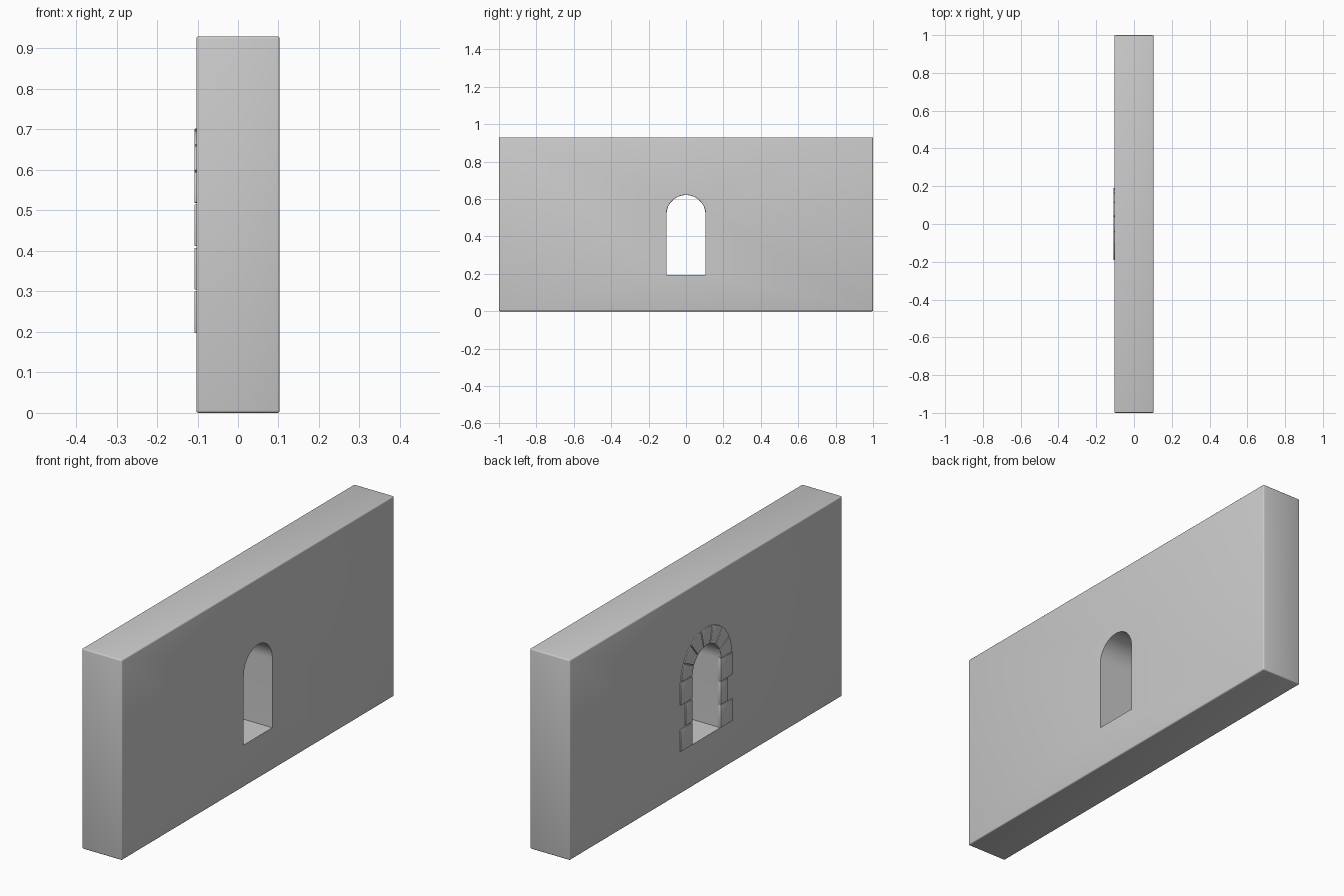
import bpy, bmesh, math

if "Cube" in bpy.data.objects:
    bpy.data.objects.remove(bpy.data.objects["Cube"])

SILL, SPRING, R_IN, R_OUT = 0.195, 0.517, 0.105, 0.185
FACE = -0.108  # outer face of the stone trim


def prism(name, profile, x0, x1, bevel=0.0, segments=2):
    """Extrude a (y, z) outline along x, optionally rounding all edges."""
    bm = bmesh.new()
    base = [bm.verts.new((x0, y, z)) for y, z in profile]
    face = bm.faces.new(base)
    ext = bmesh.ops.extrude_face_region(bm, geom=[face])
    for v in ext["geom"]:
        if isinstance(v, bmesh.types.BMVert):
            v.co.x = x1
    bmesh.ops.recalc_face_normals(bm, faces=bm.faces)
    if bevel:
        sharp = [e for e in bm.edges if e.calc_face_angle(0) > math.radians(30)]
        bmesh.ops.bevel(bm, geom=sharp, offset=bevel, segments=segments,
                        profile=0.5, affect='EDGES')
    mesh = bpy.data.meshes.new(name)
    bm.to_mesh(mesh)
    bm.free()
    obj = bpy.data.objects.new(name, mesh)
    bpy.context.collection.objects.link(obj)
    return obj


def smooth(obj):
    bpy.ops.object.select_all(action='DESELECT')
    obj.select_set(True)
    bpy.context.view_layer.objects.active = obj
    bpy.ops.object.shade_smooth_by_angle(angle=math.radians(35))


def polar(r, a):
    return r * math.cos(a), SPRING + r * math.sin(a)


def rect(y0, y1, z0, z1):
    return [(y0, z0), (y1, z0), (y1, z1), (y0, z1)]


# Wall slab with softened outer edges
wall = prism("wall", rect(-1, 1, 0, 0.93), -0.103, 0.103, 0.006, 3)

# Arched window opening cut through the wall
arch = [(-R_IN, SILL), (R_IN, SILL)]
arch += [polar(R_IN, math.pi * i / 32) for i in range(33)]
cutter = prism("opening_cutter", arch, -0.3, 0.3)
mod = wall.modifiers.new("opening", 'BOOLEAN')
mod.operation = 'DIFFERENCE'
mod.solver = 'EXACT'
mod.object = cutter
bpy.context.view_layer.objects.active = wall
bpy.ops.object.modifier_apply(modifier=mod.name)
bpy.data.objects.remove(cutter)
smooth(wall)

# Jamb stones: wide, narrow, wide on each side of the opening
gap = 0.002
step = (SPRING - SILL) / 3
for side, label in ((-1, "left"), (1, "right")):
    for i, outer in enumerate((0.19, 0.155, 0.19)):
        z0 = SILL + i * step
        outline = rect(side * (R_IN - 0.001), side * outer,
                       z0 + gap, z0 + step - gap)
        smooth(prism(f"jamb_stone_{label}_{i + 1}", outline, FACE, -0.09, 0.002))

# Seven wedge stones around the arch
COUNT = 7
for i in range(COUNT):
    a0 = math.pi * i / COUNT + 0.012
    a1 = math.pi * (i + 1) / COUNT - 0.012
    angles = [a0 + (a1 - a0) * k / 4 for k in range(5)]
    outline = [polar(R_IN - 0.001, a) for a in angles]
    outline += [polar(R_OUT, a) for a in reversed(angles)]
    smooth(prism(f"arch_stone_{i + 1}", outline, FACE, -0.09, 0.002))
